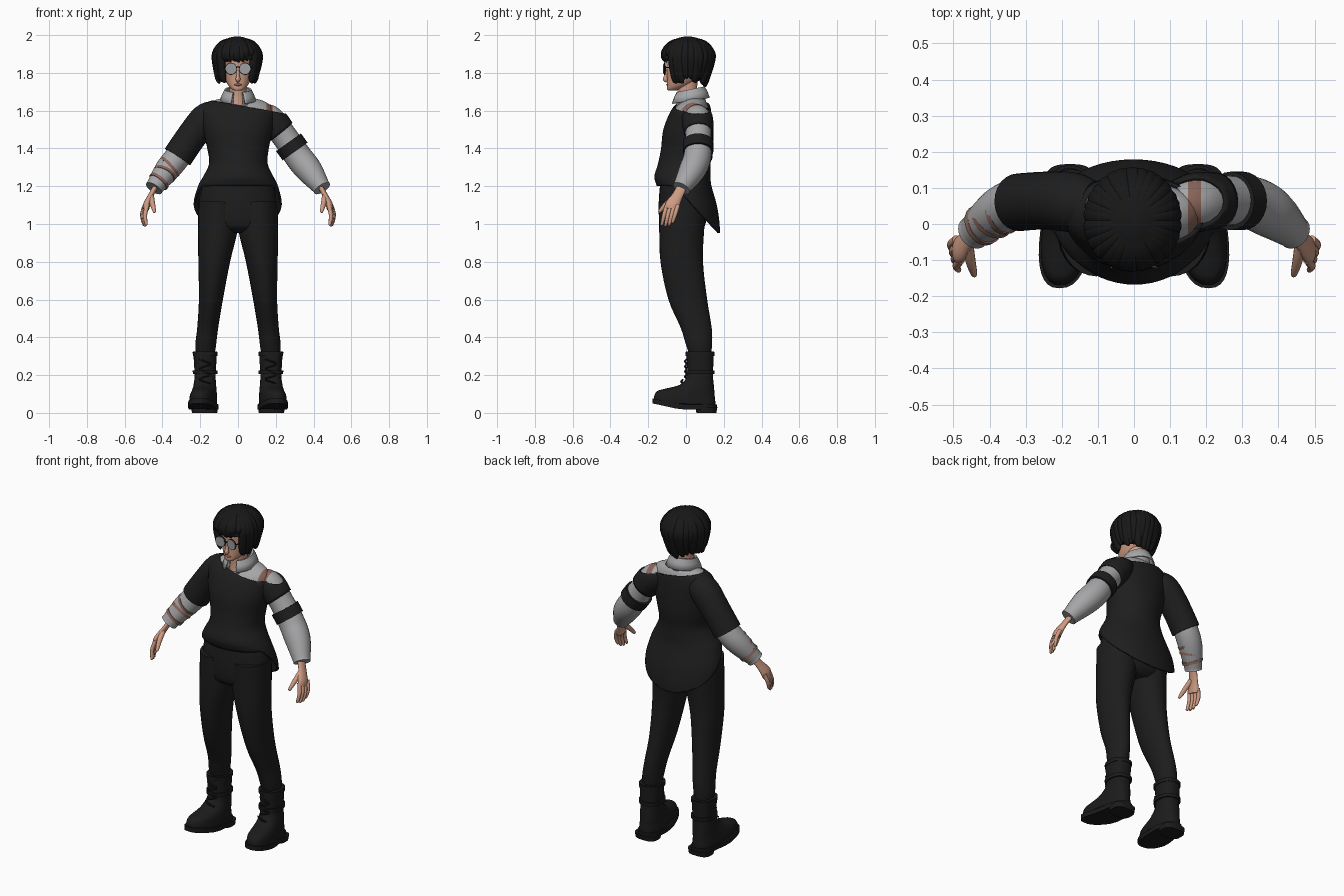
import bpy, bmesh, math, random
from mathutils import Vector

if "Cube" in bpy.data.objects:
    bpy.data.objects.remove(bpy.data.objects["Cube"])
random.seed(4)
parts = []


def material(name, r, g, b):
    m = bpy.data.materials.new(name)
    m.use_nodes = True
    m.diffuse_color = (r, g, b, 1)
    node = next(n for n in m.node_tree.nodes if n.type == 'BSDF_PRINCIPLED')
    node.inputs["Base Color"].default_value = (r, g, b, 1)
    node.inputs["Roughness"].default_value = 0.8
    return m


KNIT = material("black_knit", .013, .013, .013)
DENIM = material("black_trousers", .012, .012, .012)
LEATHER = material("black_leather", .011, .011, .011)
HAIR = material("black_hair", .009, .009, .009)
CLOTH = material("grey_cloth", .38, .38, .39)
SKIN = material("skin", .62, .33, .23)
LIP = material("lips", .45, .18, .14)
STRAP = material("brown_strap", .25, .13, .10)
LENS = material("grey_lens", .33, .34, .36)


def finish(name, bm, mats):
    bmesh.ops.recalc_face_normals(bm, faces=bm.faces)
    me = bpy.data.meshes.new(name)
    bm.to_mesh(me)
    bm.free()
    for m in mats:
        me.materials.append(m)
    ob = bpy.data.objects.new(name, me)
    bpy.context.collection.objects.link(ob)
    parts.append(ob)
    return ob


def skin(name, rings, mat, closed=True, cap=True):
    """Join rows of points into one surface."""
    bm = bmesh.new()
    rows = [[bm.verts.new(p) for p in r] for r in rings]
    n = len(rows[0])
    for a, b in zip(rows, rows[1:]):
        for i in range(n if closed else n - 1):
            j = (i + 1) % n
            bm.faces.new((a[i], a[j], b[j], b[i]))
    if closed and cap:
        bm.faces.new(rows[0])
        bm.faces.new(rows[-1])
    return finish(name, bm, [mat])


def spline(rows, k):
    """Smooth in-between rows through the given ones."""
    out = []
    for i in range(len(rows) - 1):
        p0, p1, p2 = rows[max(i - 1, 0)], rows[i], rows[i + 1]
        p3 = rows[min(i + 2, len(rows) - 1)]
        for s in range(k):
            t = s / k
            out.append([.5 * (2 * b + (c - a) * t + (2 * a - 5 * b + 4 * c - d) * t * t
                              + (3 * b - a - 3 * c + d) * t ** 3)
                        for a, b, c, d in zip(p0, p1, p2, p3)])
    return out + [list(rows[-1])]


def body(name, rows, mat, k=4, n=32, power=1.0, grow=0, warp=None, cap=True):
    """Stacked level sections, each (z, x0, x1, y0, y1)."""
    rings = []
    for z, x0, x1, y0, y1 in spline(rows, k):
        ring = []
        for i in range(n):
            c, s = math.cos(2 * math.pi * i / n), math.sin(2 * math.pi * i / n)
            c, s = (math.copysign(abs(v) ** power, v) for v in (c, s))
            p = Vector(((x0 + x1) / 2 + c * ((x1 - x0) / 2 + grow),
                        (y0 + y1) / 2 + s * ((y1 - y0) / 2 + grow), z))
            ring.append(warp(p) if warp else p)
        rings.append(ring)
    return skin(name, rings, mat, cap=cap)


def tube(name, rows, mat, k=4, n=16, flat=1.0, ref=(0, 1, 0), cap=True):
    """Round or flattened tube through rows (x, y, z, radius)."""
    pts = spline(rows, k)
    rings = []
    for i, p in enumerate(pts):
        t = Vector(pts[min(i + 1, len(pts) - 1)][:3]) - Vector(pts[max(i - 1, 0)][:3])
        u = t.cross(Vector(ref)).normalized()
        v = t.cross(u).normalized()
        angles = [2 * math.pi * j / n for j in range(n)]
        rings.append([Vector(p[:3]) + p[3] * (u * math.cos(a) * flat + v * math.sin(a)) for a in angles])
    return skin(name, rings, mat, cap=cap)


def band(name, at, direction, r, height, mat, ref=(0, 1, 0), n=24):
    d = Vector(direction).normalized() * height / 2
    a, b = Vector(at) - d, Vector(at) + d
    return tube(name, [(*a, r), (*b, r)], mat, k=1, n=n, ref=ref)


def cut(ob, planes, drop=None, mark=None, mat=None):
    """Cut edges along planes, then remove or recolour faces by a rule."""
    bm = bmesh.new()
    bm.from_mesh(ob.data)
    for co, no in planes:
        bmesh.ops.bisect_plane(bm, geom=bm.verts[:] + bm.edges[:] + bm.faces[:], dist=1e-5,
                               plane_co=co, plane_no=no)
    if drop:
        gone = [f for f in bm.faces if drop(f.calc_center_median())]
        bmesh.ops.delete(bm, geom=gone, context='FACES')
    if mark:
        ob.data.materials.append(mat)
        for f in bm.faces:
            if mark(f.calc_center_median()):
                f.material_index = 1
    bm.to_mesh(ob.data)
    bm.free()


def thicken(ob, t, offset=-1):
    mod = ob.modifiers.new("thickness", 'SOLIDIFY')
    mod.thickness, mod.offset = t, offset


def ball(name, at, size, mat):
    bm = bmesh.new()
    bmesh.ops.create_uvsphere(bm, u_segments=32, v_segments=20, radius=1)
    for v in bm.verts:
        v.co = Vector([a + c * s for a, c, s in zip(at, v.co, size)])
    return finish(name, bm, [mat])


# Sweater: slanted neckline, short front and long back
TORSO = [(1.668, -.09, .09, -.01, .10), (1.645, -.16, .16, -.04, .12), (1.60, -.195, .195, -.08, .133),
         (1.50, -.185, .185, -.12, .14), (1.40, -.163, .163, -.132, .14), (1.32, -.153, .157, -.148, .13),
         (1.25, -.185, .188, -.168, .13), (1.20, -.212, .212, -.155, .135), (1.10, -.238, .235, -.14, .163),
         (1.00, -.235, .232, -.12, .178), (.93, -.21, .21, -.09, .178)]
NECK_CO, NECK_NO = Vector((-.085, 0, 1.645)), Vector((.18, 0, 1))


def over_neckline(c):
    return (c - NECK_CO).dot(NECK_NO) > 0


HEM_CO, HEM_NO = Vector((0, -.06, 1.2)), Vector((0, 1.04, 1))
sweater = body("sweater", TORSO, KNIT, n=48, cap=False)
cut(sweater, [(NECK_CO, NECK_NO), (HEM_CO, HEM_NO), ((0, 0, 1.2), (0, 0, 1))],
    drop=lambda c: over_neckline(c) or (c.z < 1.2 and (c - HEM_CO).dot(HEM_NO) < 0))
thicken(sweater, .012)

# Undershirt with a strap over the bare shoulder
STRAP_CUTS = [((.15, 0, 0), (1, 0, 0)), ((.185, 0, 0), (1, 0, 0))]


def on_strap(c):
    return .15 < c.x < .185 and c.z > 1.59 and c.y > -.03


shirt = body("undershirt", TORSO[:6], CLOTH, n=48, grow=-.012)
cut(shirt, STRAP_CUTS, mark=on_strap, mat=STRAP)

# Arms
ARM = [(.12, .05, 1.585), (.17, .06, 1.555), (.245, .065, 1.465), (.32, .06, 1.355),
       (.38, .03, 1.28), (.445, -.025, 1.19)]


def arm_rows(side, radii, start=0):
    return [(side * x, y, z, r) for (x, y, z), r in zip(ARM[start:], radii)]


left_sleeve = tube("left_shirt_sleeve", arm_rows(1, [.055, .073, .068, .073, .07, .046]), CLOTH, n=24)
cut(left_sleeve, STRAP_CUTS, mark=on_strap, mat=STRAP)
upper = tube("left_sweater_sleeve", arm_rows(1, [.07, .083, .076])[:2] + [(.228, .065, 1.487, .078)],
             KNIT, n=24, cap=False)
cut(upper, [(NECK_CO, NECK_NO)], drop=over_neckline)
thicken(upper, .01)
band("left_arm_band", (.285, .064, 1.408), (.075, 0, -.105), .081, .06, KNIT)
tube("right_sweater_sleeve", arm_rows(-1, [.07, .083, .08, .08])[:4], KNIT, n=24)
tube("right_shirt_sleeve", arm_rows(-1, [.06, .068, .065, .046], 2), CLOTH, n=24)
for i, tilt in enumerate((.5, -.5, .15)):
    f = .2 + .33 * i
    at = Vector((-.345, .05, 1.325)).lerp(Vector((-.43, -.01, 1.21)), f)
    band("right_arm_strap", at, (-.1, -.07 + tilt * .1, -.13 + tilt * .08), .07 - .013 * f, .016, STRAP)

# Hands
for s, label in ((1, "left"), (-1, "right")):
    band(label + "_cuff", (s * .44, -.02, 1.197), (s * .06, -.05, -.09), .048, .022, CLOTH)
    tube(label + "_palm", [(s * .435, -.02, 1.2, .028), (s * .462, -.045, 1.15, .029),
                           (s * .482, -.07, 1.105, .038), (s * .488, -.077, 1.078, .034)], SKIN, flat=.5)
    for i in range(4):
        reach = (.005, .0, .003, .017)[i]
        tube(label + "_finger", [(s * (.48 + .004 * i), -.1 + .019 * i, 1.10, .012),
                                 (s * (.492 + .005 * i), -.116 + .02 * i, 1.045 + reach / 2, .011),
                                 (s * (.486 + .006 * i), -.127 + .019 * i, .995 + reach, .008),
                                 (s * (.485 + .006 * i), -.128 + .019 * i, .989 + reach, .003)], SKIN, n=10)
    tube(label + "_thumb", [(s * .46, -.06, 1.145, .016), (s * .452, -.105, 1.105, .014),
                            (s * .443, -.138, 1.068, .009), (s * .441, -.144, 1.06, .003)], SKIN, n=10,
         ref=(1, 0, 0))

# Trousers
body("trouser_hips", [(1.30, -.14, .14, -.12, .11), (1.2, -.19, .19, -.138, .12), (1.08, -.208, .208, -.145, .115),
                      (.99, -.2, .2, -.135, .1), (.955, -.13, .13, -.09, .07)], DENIM)
LEG = [(1.12, .0, .208, -.145, .11), (.98, .0, .212, -.142, .097), (.8, .042, .21, -.135, .09),
       (.6, .08, .207, -.093, .112), (.45, .105, .216, -.028, .136), (.36, .116, .226, .0, .138),
       (.3, .125, .22, .02, .13)]


def side_rows(rows, s):
    return [(z, min(s * a, s * b), max(s * a, s * b), y0, y1) for z, a, b, y0, y1 in rows]


# Boots: toes turned out and lifted, with separate soles and heels
BOOT = [(.325, .11, .238, .0, .148), (.31, .112, .236, .002, .147), (.2, .118, .23, .005, .143),
        (.15, .116, .235, -.03, .147), (.115, .112, .24, -.1, .15), (.09, .11, .244, -.15, .152),
        (.06, .108, .247, -.168, .155), (.03, .108, .247, -.168, .155)]
SOLE = [(.045, .103, .252, -.178, .163), (.018, .103, .252, -.178, .163)]
HEEL = [(.03, .107, .248, .05, .166), (0, .11, .244, .055, .16)]
for s, label in ((1, "left"), (-1, "right")):
    def toe_out(p, s=s):
        out = max(.04 - p.y, 0)
        return p + Vector((s * .13 * out, 0, .22 * max(-.03 - p.y, 0)))
    body(label + "_trouser_leg", side_rows(LEG, s), DENIM, n=28)
    body(label + "_boot", side_rows(BOOT, s), LEATHER, power=.85, warp=toe_out)
    body(label + "_sole", side_rows(SOLE, s), LEATHER, k=1, power=.8, warp=toe_out)
    body(label + "_heel", side_rows(HEEL, s), LEATHER, k=1, power=.7)
    for z in (.312, .215):
        body(label + "_boot_strap", side_rows([(z + .01, .108, .24, -.003, .151),
                                               (z - .01, .109, .239, -.003, .15)], s), LEATHER, k=1, power=.85)
    for i in range(5):
        z, w = .165 + .027 * i, .03 if i % 2 else -.03
        y = -.005 - .02 * max(1 - i, 0)
        tube(label + "_lace", [(s * .175 - w, y + .008, z - .01, .005), (s * .175, y, z, .006),
                               (s * .175 + w, y + .008, z + .01, .005)], LEATHER, n=6, ref=(0, 0, 1))

# Neck and collar
body("neck", [(1.62, -.055, .055, -.05, .07), (1.68, -.045, .045, -.045, .06), (1.76, -.046, .046, -.05, .06)], SKIN)
COLLAR = [(.074, 1.635), (.066, 1.675), (.062, 1.708), (.07, 1.71), (.082, 1.685), (.094, 1.652)]
collar_rows = []
for i in range(33):
    a = math.radians(-90 + 22 + 316 * i / 32)
    y = math.sin(a)
    collar_rows.append([(r * math.cos(a), .022 + r * 1.08 * y, z + .016 * y) for r, z in COLLAR])
thicken(skin("collar", collar_rows, CLOTH, closed=False), .006, 0)

# Head and face
body("head", [(1.706, -.018, .018, -.095, -.055), (1.716, -.036, .036, -.1, -.02), (1.74, -.056, .056, -.1, .03),
              (1.78, -.071, .071, -.1, .07), (1.83, -.078, .078, -.103, .09), (1.89, -.08, .08, -.103, .1),
              (1.94, -.06, .06, -.07, .08)], SKIN, power=.93)
tube("nose", [(0, -.098, 1.815, .007), (0, -.106, 1.785, .009), (0, -.109, 1.766, .013), (0, -.1, 1.755, .008)],
     SKIN, n=12, ref=(1, 0, 0))
ball("mouth", (0, -.098, 1.737, ), (.02, .007, .006), LIP)

# Round glasses
for s in (1, -1):
    band("lens", (s * .037, -.116, 1.822), (s * .12, 1, 0), .029, .005, LENS, ref=(0, 0, 1), n=28)
    band("lens_rim", (s * .037, -.113, 1.822), (s * .12, 1, 0), .032, .005, LEATHER, ref=(0, 0, 1), n=28)
    tube("glasses_arm", [(s * .066, -.11, 1.828, .003), (s * .08, -.06, 1.828, .003), (s * .082, .02, 1.825, .003)],
         LEATHER, n=6, ref=(0, 0, 1))
tube("glasses_bridge", [(-.01, -.115, 1.828, .003), (0, -.118, 1.831, .003), (.01, -.115, 1.828, .003)],
     LEATHER, n=6, ref=(0, 0, 1))

# Hair: rounded cap cut open at the face, with layered locks
cap = ball("hair_cap", (-.004, .01, 1.875), (.127, .138, .118), HAIR)
cut(cap, [((0, -.025, 0), (0, 1, 0)), ((0, 0, 1.872), (0, 0, 1))], drop=lambda c: c.z < 1.872 and c.y < -.025)
thicken(cap, .012)
COUNT = 30
for i in range(COUNT):
    a = 2 * math.pi * (i + random.uniform(-.25, .25)) / COUNT - math.pi / 2
    facing = -math.sin(a)
    end = 1.868 if facing > .78 else 1.738 + .02 * abs(math.cos(a))
    end += random.uniform(-.014, .014)
    tuck = 1.0 if facing > .78 else .86 - .12 * max(-facing, 0)
    rows = []
    for phi, r in ((.3, .014), (.75, .024), (1.2, .028), (1.6, .026)):
        h = math.sin(phi)
        rows.append((-.004 + .116 * h * math.cos(a), .01 + .126 * h * math.sin(a), 1.875 + .106 * math.cos(phi), r))
    if facing > .78:
        rows = rows[:3]
    rows.append((-.004 + .118 * tuck * math.cos(a), .01 + .126 * tuck * math.sin(a), end + .025, .02))
    rows.append((-.004 + .112 * tuck * math.cos(a + .12), .01 + .122 * tuck * math.sin(a + .12), end, .004))
    tube("hair_lock", rows, HAIR, k=3, n=10, flat=.8, ref=(-math.sin(a), math.cos(a), 0))

# Smooth shading with kept edges
bpy.ops.object.select_all(action='DESELECT')
for ob in parts:
    ob.select_set(True)
bpy.context.view_layer.objects.active = parts[0]
bpy.ops.object.shade_smooth_by_angle(angle=math.radians(50))
